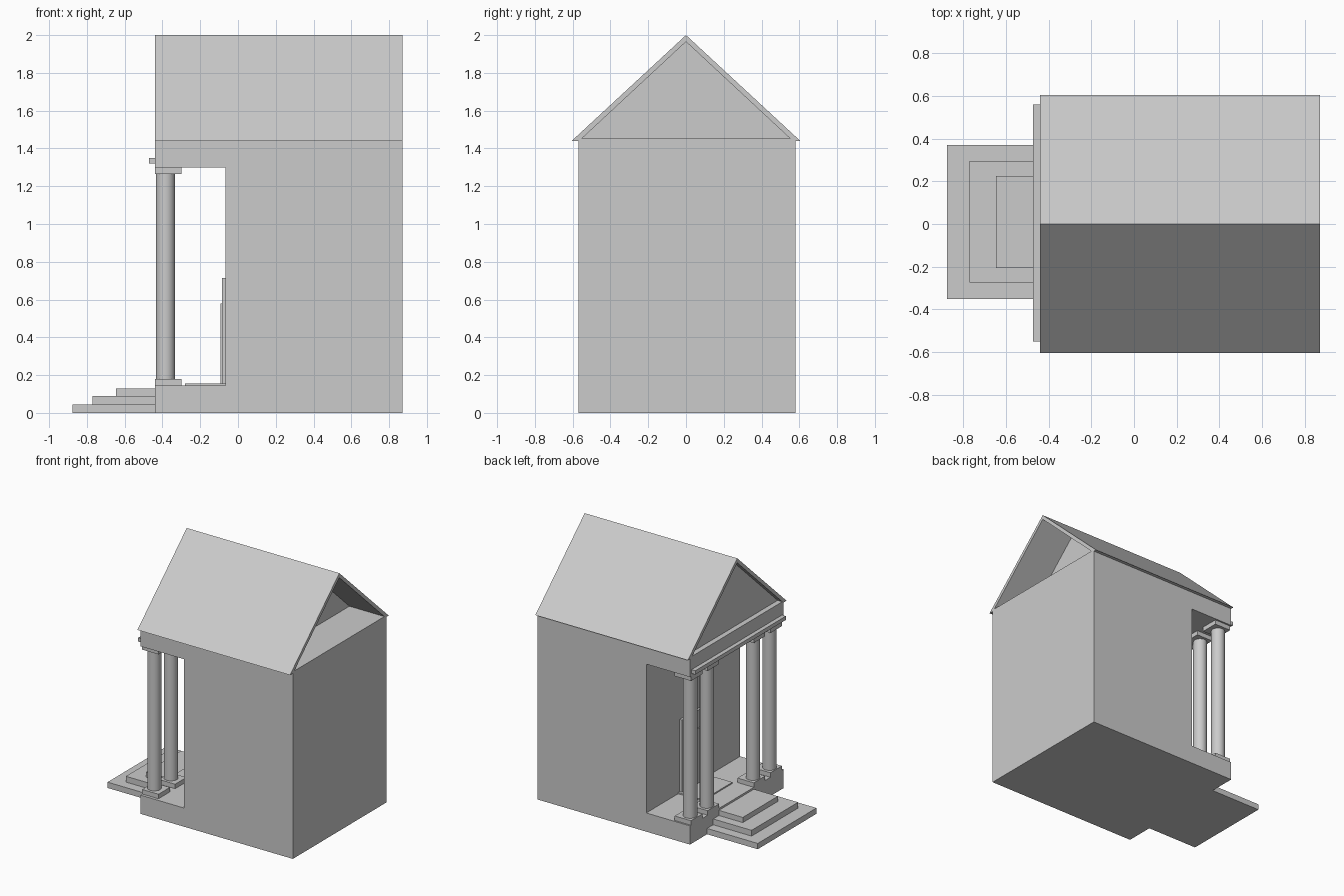
import bpy, bmesh

if "Cube" in bpy.data.objects:
    bpy.data.objects.remove(bpy.data.objects["Cube"])


def obj_from_bm(name, bm):
    bmesh.ops.recalc_face_normals(bm, faces=bm.faces)
    me = bpy.data.meshes.new(name)
    bm.to_mesh(me)
    bm.free()
    ob = bpy.data.objects.new(name, me)
    bpy.context.collection.objects.link(ob)
    return ob


def box(name, x0, x1, y0, y1, z0, z1):
    bm = bmesh.new()
    bmesh.ops.create_cube(bm, size=1)
    for v in bm.verts:
        v.co = ((x0 + x1) / 2 + v.co.x * (x1 - x0),
                (y0 + y1) / 2 + v.co.y * (y1 - y0),
                (z0 + z1) / 2 + v.co.z * (z1 - z0))
    return obj_from_bm(name, bm)


def prism(name, profile, axis, a, b):
    """Extrude a closed 2D profile along x (yz profile) or y (xz profile)."""
    bm = bmesh.new()
    place = (lambda p, t: (t, p[0], p[1])) if axis == 'X' else (lambda p, t: (p[0], t, p[1]))
    f = bm.faces.new([bm.verts.new(place(p, a)) for p in profile])
    ext = bmesh.ops.extrude_face_region(bm, geom=[f])
    for v in ext['geom']:
        if isinstance(v, bmesh.types.BMVert):
            v.co['XYZ'.index(axis)] = b
    return obj_from_bm(name, bm)


FRONT, BACK, WALL = -0.44, 0.87, -0.065
Y0, Y1, MID = -0.57, 0.58, 0.01

# Hall with porch floor and lintel in one C-shaped profile
prism("building_body", [(FRONT, 0), (BACK, 0), (BACK, 1.44), (FRONT, 1.44), (FRONT, 1.30),
                        (WALL, 1.30), (WALL, 0.145), (FRONT, 0.145)], 'Y', Y0, Y1)

# Entrance steps
for i, (x, half, z) in enumerate([(-0.875, 0.36, 0.0), (-0.77, 0.285, 0.045), (-0.645, 0.215, 0.09)]):
    box(f"step_{i + 1}", x, FRONT, MID - half, MID + half, z, min(z + 0.045, 0.13))

# Four columns with plinths and capitals
for i, dy in enumerate([-0.487, -0.283, 0.283, 0.487]):
    cx, cy = -0.384, MID + dy
    bpy.ops.mesh.primitive_cylinder_add(vertices=32, radius=0.05, depth=1.085,
                                        location=(cx, cy, 0.7225))
    col = bpy.context.object
    col.name = f"column_{i + 1}"
    bpy.ops.object.shade_smooth_by_angle()
    box(f"plinth_{i + 1}", FRONT, -0.30, cy - 0.07, cy + 0.07, 0.145, 0.18)
    box(f"capital_{i + 1}", FRONT, -0.30, cy - 0.07, cy + 0.07, 1.265, 1.30)

# Cornice ledge over the columns
box("cornice", -0.472, FRONT, -0.55, 0.56, 1.32, 1.35)

# Door with frame and mat
box("door_frame", -0.085, WALL, MID - 0.16, MID + 0.16, 0.145, 0.715)
box("door_panel", -0.092, -0.085, MID - 0.12, MID + 0.12, 0.155, 0.58)
box("door_mat", -0.28, WALL, MID - 0.18, MID + 0.18, 0.145, 0.155)

# Thin gable roof, open at the back
prism("roof", [(-0.605, 1.44), (0, 2.0), (0.605, 1.44), (0.565, 1.44), (0, 1.965), (-0.565, 1.44)],
      'X', FRONT, BACK)
box("roof_floor", FRONT, BACK, -0.565, 0.565, 1.44, 1.452)

# Recessed gable walls
tri = [(-0.565, 1.44), (0, 1.965), (0.565, 1.44)]
prism("front_gable_wall", tri, 'X', -0.40, -0.37)
prism("rear_gable_wall", tri, 'X', 0.54, 0.57)
